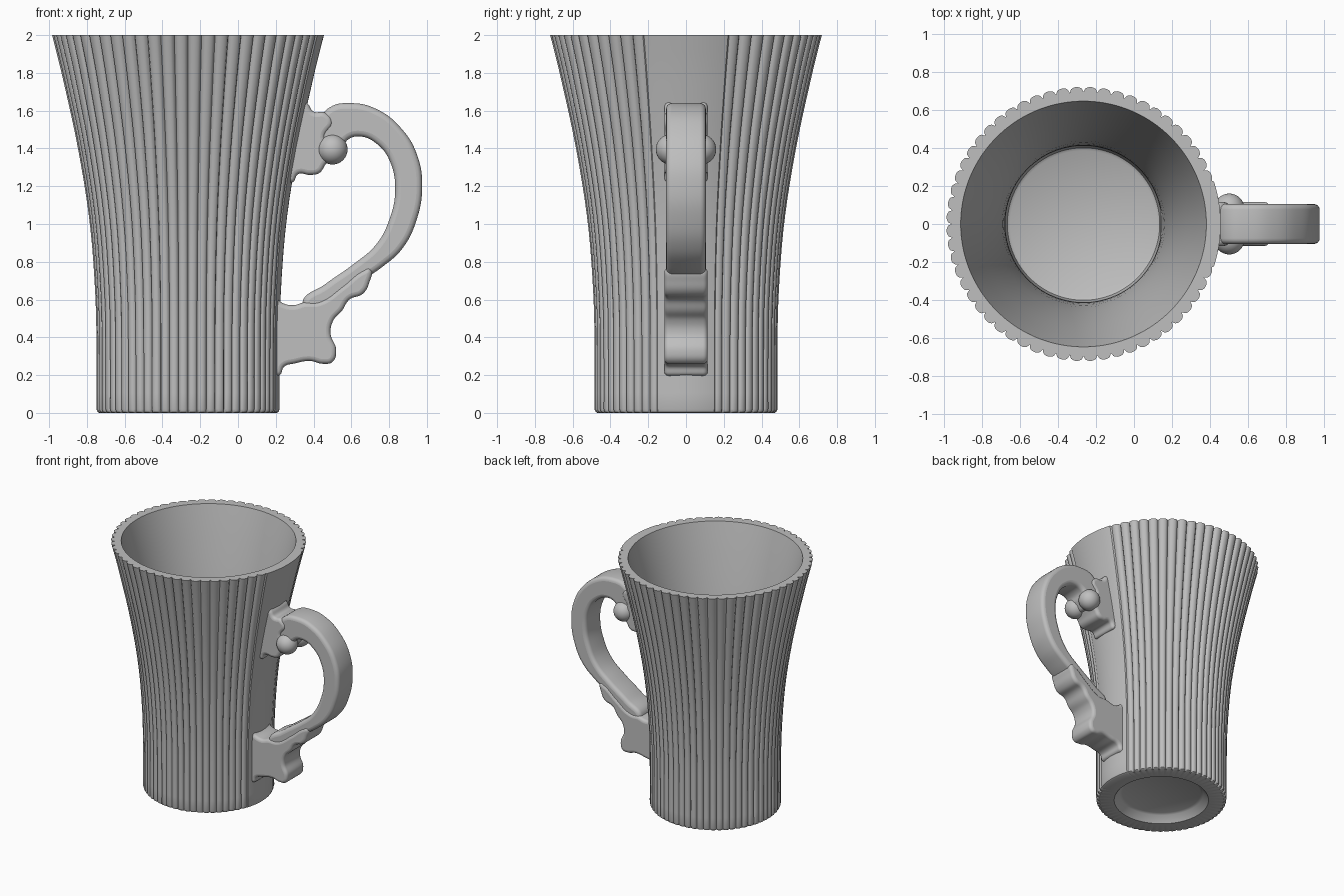
import bpy, bmesh, math
from math import sin, cos, pi

cube = bpy.data.objects.get("Cube")
if cube:
    bpy.data.objects.remove(cube, do_unlink=True)

grey = bpy.data.materials.new("clay_grey")
grey.use_nodes = True
COLOUR = (0.52, 0.52, 0.52, 1)
grey.diffuse_color = COLOUR
grey.node_tree.nodes["Principled BSDF"].inputs["Base Color"].default_value = COLOUR

CUP_X = -0.265     # axis of the cup
FLUTES, STEPS = 60, 8
SEGS = FLUTES * STEPS


def finish(obj, angle=35):
    """Give the object its colour and smooth shading with crisp edges."""
    obj.data.materials.clear()
    obj.data.materials.append(grey)
    bpy.ops.object.select_all(action="DESELECT")
    obj.select_set(True)
    bpy.context.view_layer.objects.active = obj
    bpy.ops.object.shade_smooth_by_angle(angle=math.radians(angle))


def smooth_profile(points, z):
    """Cubic interpolation of (z, radius) points."""
    i = max(k for k in range(len(points) - 1) if points[k][0] <= z)
    p = [points[min(max(i + k, 0), len(points) - 1)] for k in (-1, 0, 1, 2)]
    h = p[2][0] - p[1][0]
    t = (z - p[1][0]) / h
    m1 = (p[2][1] - p[0][1]) / (p[2][0] - p[0][0]) * h
    m2 = (p[3][1] - p[1][1]) / (p[3][0] - p[1][0]) * h
    return ((2*t**3 - 3*t**2 + 1) * p[1][1] + (t**3 - 2*t**2 + t) * m1
            + (3*t**2 - 2*t**3) * p[2][1] + (t**3 - t**2) * m2)


def flute(i):
    """Groove depth from 0 to 1 around the cup, plain beside the handle."""
    if abs((i + SEGS // 2) % SEGS - SEGS // 2) <= 3 * STEPS:
        return 0
    u = (i % STEPS) / STEPS * 2 - 1
    return 1 - math.sqrt(max(0, 1 - u * u))


# Cup: one lathed shell with fluted outside, smooth inside and recessed foot
WALL = [(0, 0.485), (0.3, 0.485), (0.6, 0.49), (1, 0.52),
        (1.4, 0.583), (1.8, 0.67), (2, 0.72)]
rings = [(0.29, 0.06, 0), (0.31, 0.05, 0), (0.35, 0, 0), (0.47, 0, 0.014), (0.48, 0.006, 0.016)]
for k in range(24):
    z = 0.02 + 1.98 * k / 23
    r = smooth_profile(WALL, z)
    rings.append((r, z, r * 0.038))
for k in range(16):
    z = 2 - 1.8 * k / 15
    rings.append((smooth_profile(WALL, z) - 0.075, z, 0))
rings += [(0.4, 0.16, 0), (0.385, 0.15, 0)]

bm = bmesh.new()
loops = []
for r, z, depth in rings:
    loop = []
    for i in range(SEGS):
        a = 2 * pi * i / SEGS
        rad = r - depth * flute(i)
        loop.append(bm.verts.new((CUP_X + rad * cos(a), rad * sin(a), z)))
    loops.append(loop)
for low, high in zip(loops, loops[1:]):
    for i in range(SEGS):
        j = (i + 1) % SEGS
        bm.faces.new((low[i], low[j], high[j], high[i]))
bm.faces.new(loops[0][::-1])
bm.faces.new(loops[-1])
bmesh.ops.recalc_face_normals(bm, faces=bm.faces)
mesh = bpy.data.meshes.new("cup")
bm.to_mesh(mesh)
bm.free()
cup = bpy.data.objects.new("cup", mesh)
bpy.context.collection.objects.link(cup)
finish(cup)


def slab(name, outline, half_width, bevel):
    """Rounded slab from a smooth closed outline in the x-z plane."""
    curve = bpy.data.curves.new(name, "CURVE")
    curve.dimensions = "2D"
    curve.fill_mode = "BOTH"
    curve.resolution_u = 8
    curve.extrude = half_width - bevel
    curve.bevel_depth = bevel
    curve.bevel_resolution = 3
    curve.offset = -bevel
    spline = curve.splines.new("BEZIER")
    spline.bezier_points.add(len(outline) - 1)
    for point, (x, z) in zip(spline.bezier_points, outline):
        point.co = (x, z, 0)
        point.handle_left_type = point.handle_right_type = "AUTO"
    spline.use_cyclic_u = True
    obj = bpy.data.objects.new(name, curve)
    obj.rotation_euler.x = pi / 2
    bpy.context.collection.objects.link(obj)
    bpy.ops.object.select_all(action="DESELECT")
    obj.select_set(True)
    bpy.context.view_layer.objects.active = obj
    bpy.ops.object.convert(target="MESH")
    finish(bpy.context.object, 40)


# Handle: scrolled grip
slab("handle_grip", [
    (0.42, 1.42), (0.43, 1.55), (0.49, 1.62), (0.59, 1.64), (0.73, 1.61), (0.87, 1.5),
    (0.95, 1.36), (0.975, 1.2), (0.945, 1.02), (0.87, 0.87), (0.76, 0.77), (0.64, 0.69),
    (0.5, 0.58), (0.4, 0.5), (0.34, 0.58), (0.46, 0.68), (0.615, 0.79), (0.73, 0.89),
    (0.8, 1.02), (0.832, 1.18), (0.805, 1.33), (0.74, 1.42), (0.65, 1.463), (0.58, 1.445),
    (0.55, 1.39), (0.49, 1.34)], 0.105, 0.03)

# Handle: upper and lower mounts, running into the cup wall
slab("upper_mount", [
    (0.33, 1.66), (0.37, 1.635), (0.4, 1.595), (0.46, 1.59), (0.5, 1.54), (0.46, 1.46),
    (0.5, 1.38), (0.46, 1.31), (0.43, 1.27), (0.38, 1.26), (0.32, 1.265), (0.285, 1.22),
    (0.25, 1.25), (0.29, 1.5)], 0.115, 0.025)
slab("lower_mount", [
    (0.19, 0.2), (0.19, 0.62), (0.23, 0.585), (0.29, 0.57), (0.35, 0.585), (0.43, 0.59),
    (0.55, 0.67), (0.66, 0.755), (0.7, 0.765), (0.695, 0.69), (0.66, 0.63), (0.59, 0.6),
    (0.55, 0.54), (0.505, 0.49), (0.49, 0.42), (0.52, 0.33), (0.5, 0.27), (0.45, 0.26),
    (0.38, 0.275), (0.3, 0.262), (0.245, 0.245), (0.22, 0.2)], 0.115, 0.025)

# Scroll balls on both sides of the grip
for side, y in (("left", 0.08), ("right", -0.08)):
    bpy.ops.mesh.primitive_uv_sphere_add(segments=32, ring_count=16, radius=0.08,
                                         location=(0.5, y, 1.395))
    ball = bpy.context.object
    ball.name = "scroll_ball_" + side
    finish(ball)
